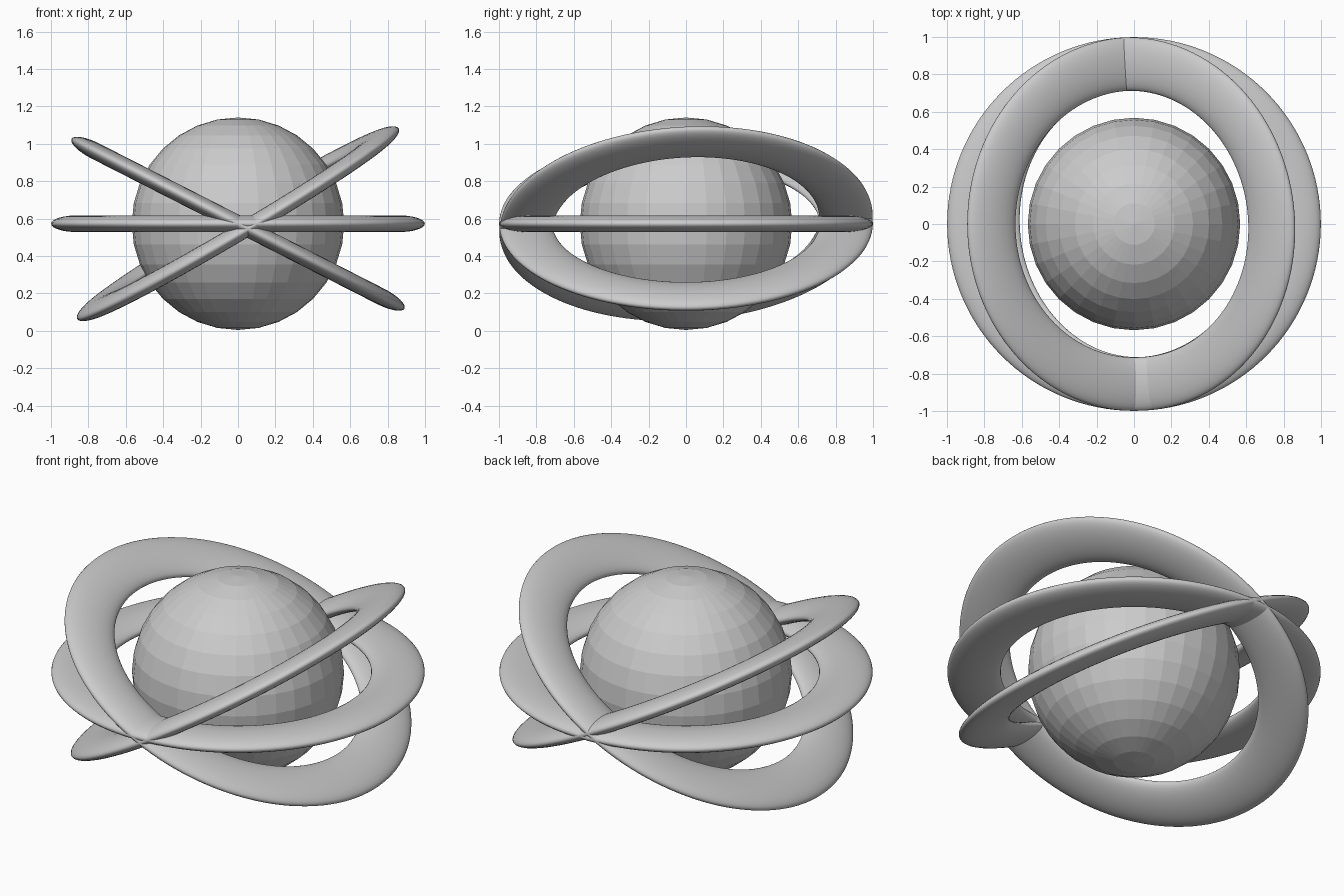
import bpy
from math import radians

if "Cube" in bpy.data.objects:
    bpy.data.objects.remove(bpy.data.objects["Cube"])

CENTRE = (0, 0, 0.573)
MAJOR, MINOR, HALF_THICK = 0.856, 0.143, 0.045

# Faceted central ball
bpy.ops.mesh.primitive_uv_sphere_add(segments=32, ring_count=16, radius=0.568, location=CENTRE)
bpy.context.object.name = "ball"


def ring(name, tilt, turn):
    """Flattened torus around the ball, tilted about y and then turned about z."""
    bpy.ops.mesh.primitive_torus_add(
        major_segments=128, minor_segments=32,
        major_radius=MAJOR, minor_radius=MINOR, location=CENTRE,
        rotation=(0, radians(tilt), radians(turn)))
    ob = bpy.context.object
    ob.name = name
    ob.scale.z = HALF_THICK / MINOR
    bpy.ops.object.transform_apply(location=False, rotation=False, scale=True)
    bpy.ops.object.shade_smooth()


# Three orbit rings crossing near the front and back
ring("level_ring", 0, 0)
ring("ring_high_right", -30.8, 5.8)
ring("ring_high_left", 27, 0)
